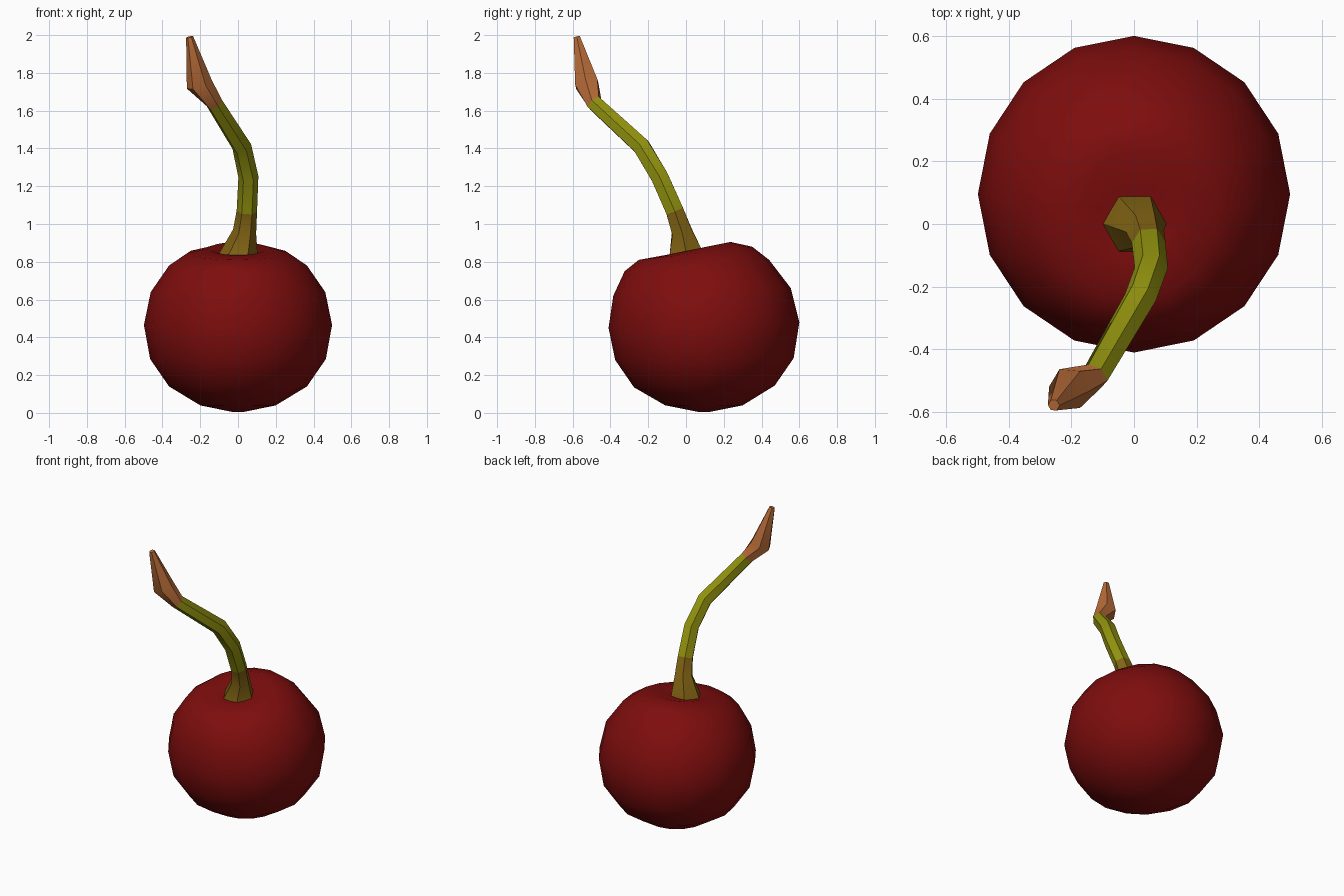
import bpy, bmesh, math
from mathutils import Vector

if "Cube" in bpy.data.objects:
    bpy.data.objects.remove(bpy.data.objects["Cube"])


def material(name, rgb):
    m = bpy.data.materials.new(name)
    m.diffuse_color = (*rgb, 1)
    m.use_nodes = True
    m.node_tree.nodes["Principled BSDF"].inputs["Base Color"].default_value = m.diffuse_color
    return m


def skin(name, rings, mats, rule=lambda i: 0, angle=180):
    """Join equal-sized rings into a closed, capped skin; rule(i) colours band i."""
    bm = bmesh.new()
    loops = [[bm.verts.new(p) for p in ring] for ring in rings]
    n = len(loops[0])
    for i, (a, b) in enumerate(zip(loops, loops[1:])):
        for k in range(n):
            f = bm.faces.new((a[k], a[(k + 1) % n], b[(k + 1) % n], b[k]))
            f.material_index = rule(i)
    for loop, band in ((loops[0][::-1], 0), (loops[-1], len(loops) - 2)):
        mid = bm.verts.new(sum((v.co for v in loop), Vector()) / n)
        for k in range(n):
            f = bm.faces.new((loop[k], loop[(k + 1) % n], mid))
            f.material_index = rule(band)
    bmesh.ops.recalc_face_normals(bm, faces=bm.faces)
    me = bpy.data.meshes.new(name)
    bm.to_mesh(me)
    bm.free()
    for m in mats:
        me.materials.append(m)
    ob = bpy.data.objects.new(name, me)
    bpy.context.collection.objects.link(ob)
    bpy.ops.object.select_all(action='DESELECT')
    bpy.context.view_layer.objects.active = ob
    ob.select_set(True)
    bpy.ops.object.shade_smooth_by_angle(angle=math.radians(angle))
    return ob


red = material("cherry red", (0.21, 0.004, 0.004))
brown = material("olive brown", (0.23, 0.13, 0.007))
green = material("olive green", (0.30, 0.30, 0.005))
tan = material("stem tip tan", (0.48, 0.15, 0.04))

# Fruit: tilted 16-sided rings (x radius, front y, front z, back y, back z)
profile = [(0.03, 0.065, 0.005, 0.125, 0.005), (0.20, -0.11, 0.04, 0.30, 0.04),
           (0.365, -0.275, 0.135, 0.47, 0.145), (0.465, -0.375, 0.28, 0.57, 0.29),
           (0.498, -0.41, 0.45, 0.60, 0.48), (0.462, -0.385, 0.62, 0.555, 0.66),
           (0.365, -0.325, 0.75, 0.44, 0.81), (0.27, -0.25, 0.81, 0.35, 0.88),
           (0.15, -0.11, 0.835, 0.235, 0.905), (0.06, -0.05, 0.825, 0.06, 0.84)]
fruit = []
for rx, fy, fz, by, bz in profile:
    ring = []
    for k in range(16):
        a = 2 * math.pi * k / 16
        t = (1 + math.sin(a)) / 2
        ring.append((rx * math.cos(a), fy + (by - fy) * t, fz + (bz - fz) * t))
    fruit.append(ring)
skin("cherry_fruit", fruit, [red])

# Stem: six-sided rings along a bent path (centre, radius)
path = [((0, 0, 0.80), 0.11), ((0.003, 0, 0.85), 0.10), ((0.035, -0.022, 0.96), 0.062),
        ((0.047, -0.06, 1.07), 0.054), ((0.055, -0.14, 1.25), 0.053),
        ((0.02, -0.235, 1.41), 0.052), ((-0.125, -0.485, 1.64), 0.046),
        ((-0.205, -0.525, 1.74), 0.07), ((-0.256, -0.578, 1.99), 0.019)]
pts = [Vector(p) for p, r in path]
stem = []
for i, (c, r) in enumerate(path):
    d = pts[min(i + 1, len(pts) - 1)] - pts[max(i - 1, 0)]
    if i < 2:
        d = Vector((0, -0.1, 1))
    d.normalize()
    u = (Vector((1, 0, 0)) - d * d.x).normalized()
    v = d.cross(u)
    stem.append([pts[i] + r * (u * math.cos(math.tau * k / 6) + v * math.sin(math.tau * k / 6))
                 for k in range(6)])
skin("stem", stem, [brown, green, tan], lambda i: 0 if i < 3 else 1 if i < 6 else 2, 40)
